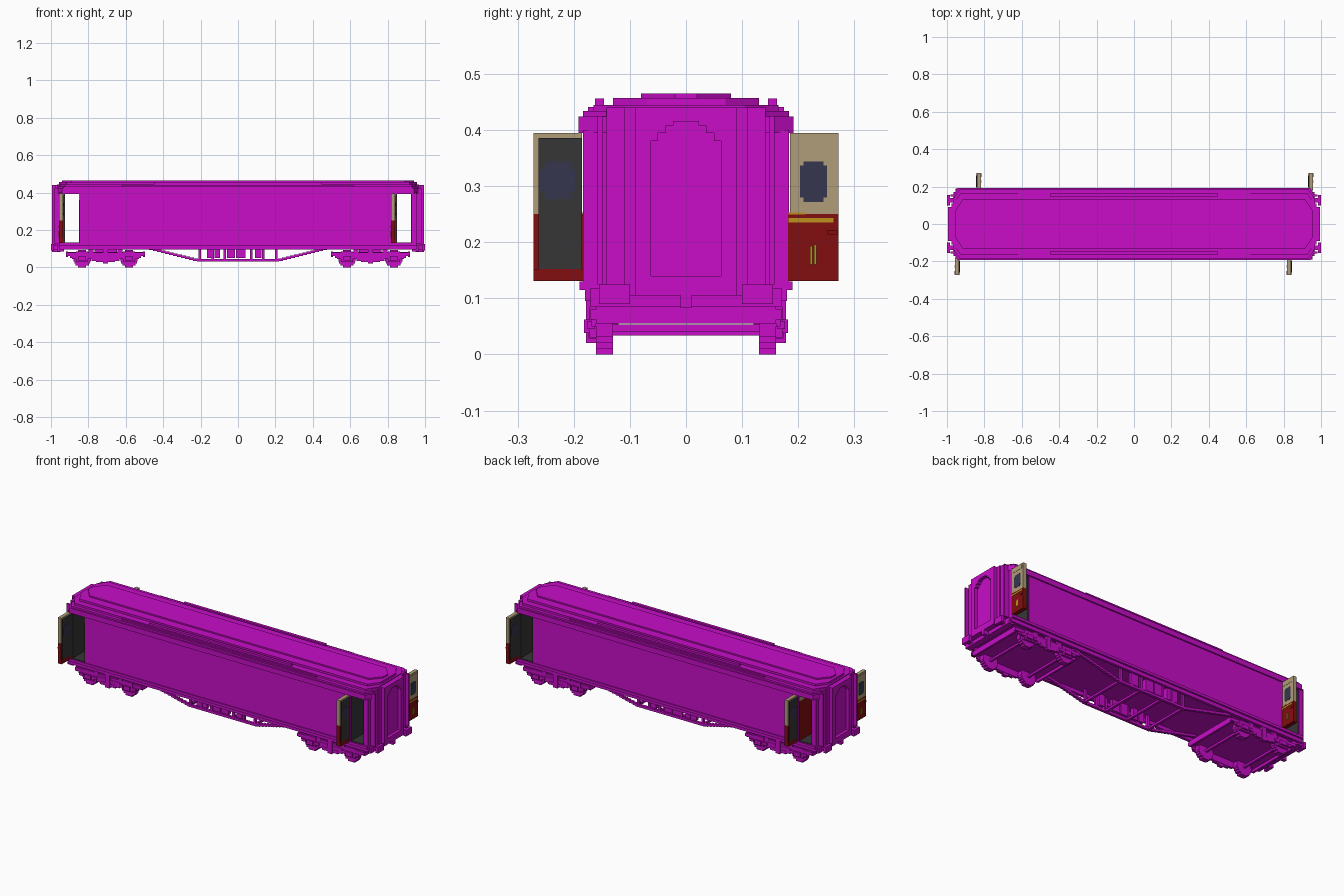
import bpy, bmesh, math

cube = bpy.data.objects.get("Cube")
if cube:
    bpy.data.objects.remove(cube, do_unlink=True)


def material(name, srgb):
    lin = [(c / 255 / 12.92) if c < 11 else ((c / 255 + 0.055) / 1.055) ** 2.4 for c in srgb] + [1]
    m = bpy.data.materials.new(name)
    m.use_nodes = True
    m.diffuse_color = lin
    m.node_tree.nodes["Principled BSDF"].inputs["Base Color"].default_value = lin
    return m


MAGENTA = material("magenta", (200, 13, 200))
TAN = material("tan", (176, 157, 122))
RED = material("dark_red", (130, 13, 16))
GREY = material("charcoal", (54, 54, 54))
NAVY = material("window_navy", (54, 54, 78))
GOLD = material("gold", (190, 145, 28))


def finish(name, bm, mat):
    bmesh.ops.recalc_face_normals(bm, faces=bm.faces)
    me = bpy.data.meshes.new(name)
    bm.to_mesh(me)
    bm.free()
    me.materials.append(mat)
    ob = bpy.data.objects.new(name, me)
    bpy.context.collection.objects.link(ob)
    return ob


def boxes(name, mat, items):
    """One object from boxes given as x0, x1, y0, y1, z0, z1."""
    bm = bmesh.new()
    for x0, x1, y0, y1, z0, z1 in items:
        vs = bmesh.ops.create_cube(bm, size=1)["verts"]
        for v in vs:
            v.co = ((x0 + x1) / 2 + v.co.x * (x1 - x0),
                    (y0 + y1) / 2 + v.co.y * (y1 - y0),
                    (z0 + z1) / 2 + v.co.z * (z1 - z0))
    return finish(name, bm, mat)


def mirror(items, x=True, y=True):
    """Repeat boxes across the x and/or y planes."""
    out = list(items)
    if x:
        out += [(-b[1], -b[0]) + tuple(b[2:]) for b in out]
    if y:
        out += [tuple(b[:2]) + (-b[3], -b[2]) + tuple(b[4:]) for b in out]
    return out


def octagon_slab(name, hx, hy, cx, cy, z0, z1):
    """Slab with chamfered corners in plan."""
    pts = [(hx, hy - cy), (hx - cx, hy), (cx - hx, hy), (-hx, hy - cy),
           (-hx, cy - hy), (cx - hx, -hy), (hx - cx, -hy), (hx, cy - hy)]
    bm = bmesh.new()
    f = bm.faces.new([bm.verts.new((x, y, z0)) for x, y in pts])
    top = bmesh.ops.extrude_face_region(bm, geom=[f])["geom"]
    for v in top:
        if isinstance(v, bmesh.types.BMVert):
            v.co.z = z1
    finish(name, bm, MAGENTA)


def disc_rows(cx, cz, r, y0, y1, rows=9):
    """Stepped wheel made of stacked rows."""
    out = []
    h = 2 * r / rows
    for i in range(rows):
        zc = -r + (i + 0.5) * h
        w = math.sqrt(r * r - zc * zc)
        out.append((cx - w, cx + w, y0, y1, cz + zc - h / 2, cz + zc + h / 2))
    return out


# Body with an open cross passage at each end
W = 0.184
boxes("body_main", MAGENTA, [(-0.845, 0.845, -W, W, 0.125, 0.40)])
boxes("body_ends", MAGENTA, mirror([(0.93, 0.955, -W, W, 0.125, 0.40)], y=False))
boxes("door_headers", MAGENTA, mirror([(0.84, 0.935, -W, W, 0.393, 0.41)], y=False))
boxes("sole_plate", MAGENTA, [(-0.955, 0.955, -0.19, 0.19, 0.115, 0.13)])
boxes("solebars", MAGENTA, mirror([(-0.955, 0.955, 0.165, 0.18, 0.095, 0.115)], x=False))
boxes("passage_floor", GREY, mirror([(0.845, 0.93, -0.183, 0.183, 0.13, 0.134)], y=False))
boxes("passage_walls", GREY, [(0.845, 0.85, -0.18, 0.18, 0.134, 0.393),
                              (0.925, 0.93, -0.18, 0.18, 0.134, 0.393),
                              (-0.93, -0.925, -0.18, 0.18, 0.134, 0.393)])
boxes("passage_red_wall", RED, [(-0.85, -0.845, -0.18, 0.18, 0.134, 0.36)])
boxes("passage_tan_band", TAN, [(-0.85, -0.845, -0.18, 0.18, 0.36, 0.393)])

# Stepped roof
for i, (hx, hy, cx, cy, z0, z1) in enumerate([
        (0.962, 0.192, 0.02, 0.035, 0.395, 0.424),
        (0.967, 0.184, 0.035, 0.05, 0.424, 0.434),
        (0.967, 0.165, 0.04, 0.06, 0.434, 0.445),
        (0.957, 0.13, 0.04, 0.06, 0.445, 0.457),
        (0.94, 0.08, 0.05, 0.06, 0.457, 0.465)]):
    octagon_slab("roof_layer_%d" % (i + 1), hx, hy, cx, cy, z0, z1)
boxes("rain_strips", MAGENTA, mirror([(-0.45, 0.45, 0.146, 0.162, 0.44, 0.456),
                                      (-0.62, 0.62, 0.165, 0.175, 0.43, 0.441)], x=False))

# Bowed ends, gangway frame with stepped arch, buffers and coupling
boxes("end_tiers", MAGENTA, mirror([(0.95, 0.968, -0.142, 0.142, 0.115, 0.44),
                                    (0.965, 0.976, -0.11, 0.11, 0.105, 0.44)], y=False))
arch = [(0.97, 0.995, 0.062, 0.09, 0.105, 0.44), (0.97, 0.995, 0, 0.063, 0.105, 0.14)]
for y0, y1, z in [(0, 0.022, 0.415), (0.022, 0.036, 0.408), (0.036, 0.05, 0.395), (0.05, 0.062, 0.38)]:
    arch.append((0.97, 0.995, y0, y1, z, 0.44))
boxes("gangway_frame", MAGENTA, mirror(arch))
boxes("end_posts", MAGENTA, mirror([(0.95, 0.982, 0.148, 0.158, 0.125, 0.425)]))
boxes("buffers", MAGENTA, mirror([(0.94, 0.985, 0.115, 0.14, 0.095, 0.12),
                                  (0.985, 1.0, 0.1, 0.155, 0.09, 0.125)]))
boxes("buffer_beams", MAGENTA, mirror([(0.93, 0.965, -0.17, 0.17, 0.085, 0.118)], y=False))
boxes("couplings", MAGENTA, mirror([(0.95, 0.995, -0.01, 0.01, 0.083, 0.112)], y=False))

# Bogies
BX = 0.708
wheels, frame = [], []
for wx in (BX - 0.125, BX + 0.125):
    wheels += disc_rows(wx, 0.047, 0.047, 0.13, 0.16)
    frame += [(wx - 0.02, wx + 0.02, 0.16, 0.182, 0.038, 0.062),     # axle box
              (wx - 0.032, wx + 0.032, 0.16, 0.172, 0.03, 0.085),
              (wx - 0.055, wx - 0.03, 0.162, 0.176, 0.045, 0.06),    # springs
              (wx + 0.03, wx + 0.055, 0.162, 0.176, 0.045, 0.06)]
frame += [(BX - 0.212, BX + 0.212, 0.158, 0.17, 0.062, 0.08),
          (BX - 0.19, BX + 0.19, 0.16, 0.168, 0.05, 0.066),
          (BX - 0.075, BX + 0.075, 0.158, 0.172, 0.035, 0.066),
          (BX - 0.05, BX + 0.05, 0.16, 0.174, 0.028, 0.045),
          (BX - 0.014, BX + 0.014, 0.16, 0.178, 0.02, 0.098),
          (BX - 0.09, BX - 0.065, 0.15, 0.17, 0.08, 0.115),
          (BX + 0.065, BX + 0.09, 0.15, 0.17, 0.08, 0.115)]
boxes("bogie_wheels", MAGENTA, mirror(wheels))
boxes("bogie_side_frames", MAGENTA, mirror(frame))
boxes("bogie_plates", MAGENTA, mirror([(BX - 0.2, BX + 0.2, -0.16, 0.16, 0.07, 0.082),
                                       (BX - 0.06, BX + 0.06, -0.13, 0.13, 0.08, 0.116),
                                       (BX - 0.212, BX - 0.2, -0.16, 0.16, 0.055, 0.085),
                                       (BX + 0.2, BX + 0.212, -0.16, 0.16, 0.055, 0.085)], y=False))
boxes("axles", MAGENTA, mirror([(BX + d - 0.006, BX + d + 0.006, -0.14, 0.14, 0.041, 0.053)
                                for d in (-0.125, 0.125)], y=False))

# Underframe truss: stepped slopes, bottom rail, cross bars
N = 14
steps = []
for i in range(N):
    x = 0.215 + i * 0.3 / N
    z = 0.036 + i * 0.072 / N
    steps.append((x, x + 0.3 / N + 0.004, 0.13, 0.145, z, z + 0.013))
boxes("truss_slopes", MAGENTA, mirror(steps))
boxes("truss_rails", MAGENTA, mirror([(-0.22, 0.22, 0.13, 0.145, 0.032, 0.046)], x=False))
boxes("truss_posts", MAGENTA, mirror([(x - 0.007, x + 0.007, 0.131, 0.144, 0.04, 0.118)
                                      for x in (0.07, 0.135, 0.205)]))
boxes("truss_cross_bars", MAGENTA, mirror([(x - 0.007, x + 0.007, -0.14, 0.14, 0.034, 0.046)
                                           for x in (0.07, 0.21)], y=False))
boxes("underfloor_boxes", MAGENTA, mirror([(x, x + w, 0.12, 0.142, 0.05, 0.118) for x, w in
                                           ((-0.165, 0.03), (-0.125, 0.028), (-0.06, 0.045),
                                            (-0.01, 0.05), (0.09, 0.035))], x=False))


# Open doors; "side" is the y side, the outer face points to side * x
def door(label, side, xc):
    def part(name, mat, items):
        out = []
        for t0, t1, u0, u1, z0, z1 in items:
            xs = sorted((xc + side * t0, xc + side * t1))
            ys = sorted((side * u0, side * u1))
            out.append((*xs, *ys, z0, z1))
        boxes(label + "_" + name, mat, out)

    part("upper", TAN, [(-0.01, 0.011, 0.185, 0.272, 0.25, 0.395)])
    part("lower", RED, [(-0.01, 0.011, 0.182, 0.272, 0.131, 0.25),
                        (-0.013, -0.01, 0.182, 0.272, 0.131, 0.152)])
    part("lining", GREY, [(-0.013, -0.01, 0.185, 0.263, 0.152, 0.386)])
    part("window_outer", NAVY, [(0.011, 0.0125, 0.203, 0.251, 0.28, 0.337),
                                (0.011, 0.0125, 0.209, 0.245, 0.272, 0.344)])
    part("window_inner", NAVY, [(-0.0145, -0.013, 0.197, 0.26, 0.29, 0.33),
                                (-0.0145, -0.013, 0.206, 0.251, 0.277, 0.344)])
    part("vent", TAN, [(0.011, 0.0125, 0.192, 0.262, 0.366, 0.385)])
    part("trim", GOLD, [(0.011, 0.0125, 0.183, 0.263, 0.235, 0.243),
                        (0.011, 0.0125, 0.183, 0.213, 0.249, 0.253)])
    part("grab_bars", GOLD, [(0.011, 0.014, 0.221, 0.2255, 0.16, 0.193),
                             (0.011, 0.014, 0.2285, 0.233, 0.16, 0.196)])
    part("latch", RED, [(0.011, 0.015, 0.252, 0.27, 0.214, 0.222)])


door("front_left_door", -1, 0.83)
door("front_right_door", -1, -0.945)
door("back_left_door", 1, 0.945)
door("back_right_door", 1, -0.83)
